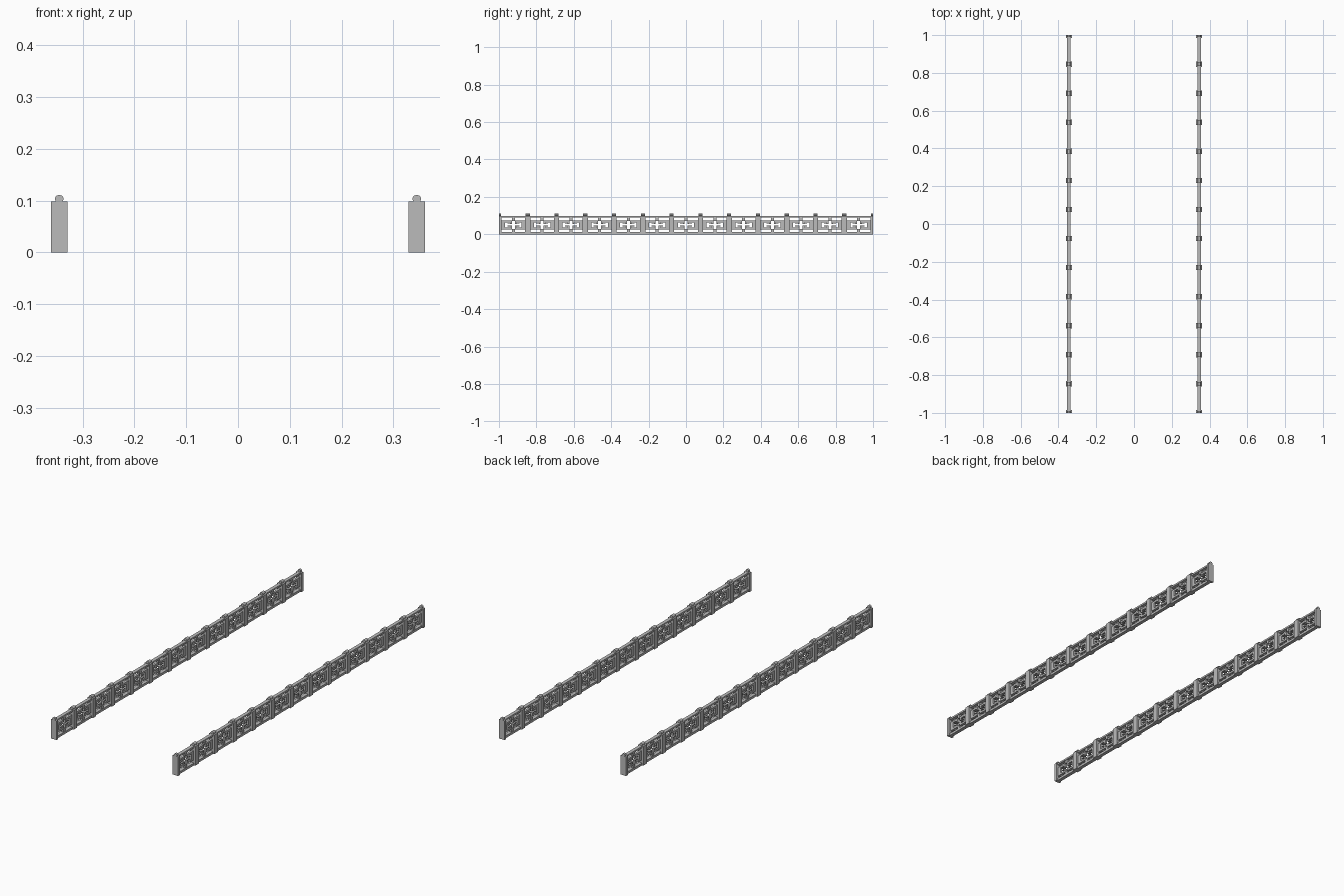
import bpy
import bmesh
import math

if "Cube" in bpy.data.objects:
    bpy.data.objects.remove(bpy.data.objects["Cube"], do_unlink=True)

PANELS = 13
STEP = 2 / PANELS
HALF = STEP / 2
RAIL_X = 0.345
POST_HALF = 0.014

stone = bpy.data.materials.new("grey stone")
stone.use_nodes = True
GREY = (0.5, 0.5, 0.5, 1)
stone.diffuse_color = GREY
stone.node_tree.nodes["Principled BSDF"].inputs["Base Color"].default_value = GREY


def add_box(bm, half_x, y0, y1, z0, z1):
    result = bmesh.ops.create_cube(bm, size=1)
    for v in result["verts"]:
        v.co.x *= 2 * half_x
        v.co.y = y0 + (v.co.y + 0.5) * (y1 - y0)
        v.co.z = z0 + (v.co.z + 0.5) * (z1 - z0)


def add_extrusion(bm, profile, y0, y1):
    face = bm.faces.new([bm.verts.new((x, y0, z)) for x, z in profile])
    moved = bmesh.ops.extrude_face_region(bm, geom=[face])["geom"]
    for v in moved:
        if isinstance(v, bmesh.types.BMVert):
            v.co.y = y1


def finish(bm, name, x):
    bmesh.ops.recalc_face_normals(bm, faces=bm.faces)
    mesh = bpy.data.meshes.new(name)
    bm.to_mesh(mesh)
    bm.free()
    mesh.materials.append(stone)
    obj = bpy.data.objects.new(name, mesh)
    obj.location.x = x
    bpy.context.collection.objects.link(obj)


# Rounded post cap: short neck below a half-round top
cap = [(0.007, 0.097), (0.007, 0.101), (0.0085, 0.102)]
cap += [(0.0085 * math.cos(a), 0.103 + 0.008 * math.sin(a))
        for a in (math.pi * i / 10 for i in range(11))]
cap += [(-0.0085, 0.102), (-0.007, 0.101), (-0.007, 0.097)]

# Fretwork of half a panel: start and end measured from the post, then height
FRET = [
    (0.0, 0.033, 0.028, 0.072),
    (0.0, 0.069, 0.064, 0.074),
    (0.0, 0.069, 0.026, 0.036),
    (0.045, 0.069, 0.054, 0.058),
    (0.045, 0.069, 0.042, 0.046),
    (0.060, 0.069, 0.054, 0.066),
    (0.060, 0.069, 0.034, 0.046),
    (0.069, HALF, 0.072, 0.092),
    (0.069, HALF, 0.008, 0.028),
]

for side, x in (("left", RAIL_X), ("right", -RAIL_X)):
    # Continuous top and bottom rails
    bm = bmesh.new()
    add_box(bm, 0.009, -1, 1, 0.089, 0.098)
    finish(bm, side + "_handrail", x)
    bm = bmesh.new()
    add_box(bm, 0.009, -1, 1, 0, 0.012)
    finish(bm, side + "_bottom_rail", x)

    # Posts with caps, halved at the two ends
    posts, caps = bmesh.new(), bmesh.new()
    for i in range(PANELS + 1):
        y = -1 + i * STEP
        add_box(posts, 0.0155, max(y - POST_HALF, -1), min(y + POST_HALF, 1), 0, 0.098)
        add_extrusion(caps, cap, max(y - 0.011, -1), min(y + 0.011, 1))
    finish(posts, side + "_posts", x)
    finish(caps, side + "_post_caps", x)

    # Pierced fret panels, mirrored about each panel centre
    bm = bmesh.new()
    for i in range(PANELS):
        for end, sign in ((-1 + i * STEP, 1), (-1 + (i + 1) * STEP, -1)):
            for u0, u1, z0, z1 in FRET:
                ya, yb = sorted((end + sign * u0, end + sign * u1))
                add_box(bm, 0.006, ya, yb, z0, z1)
    finish(bm, side + "_fret_panels", x)
